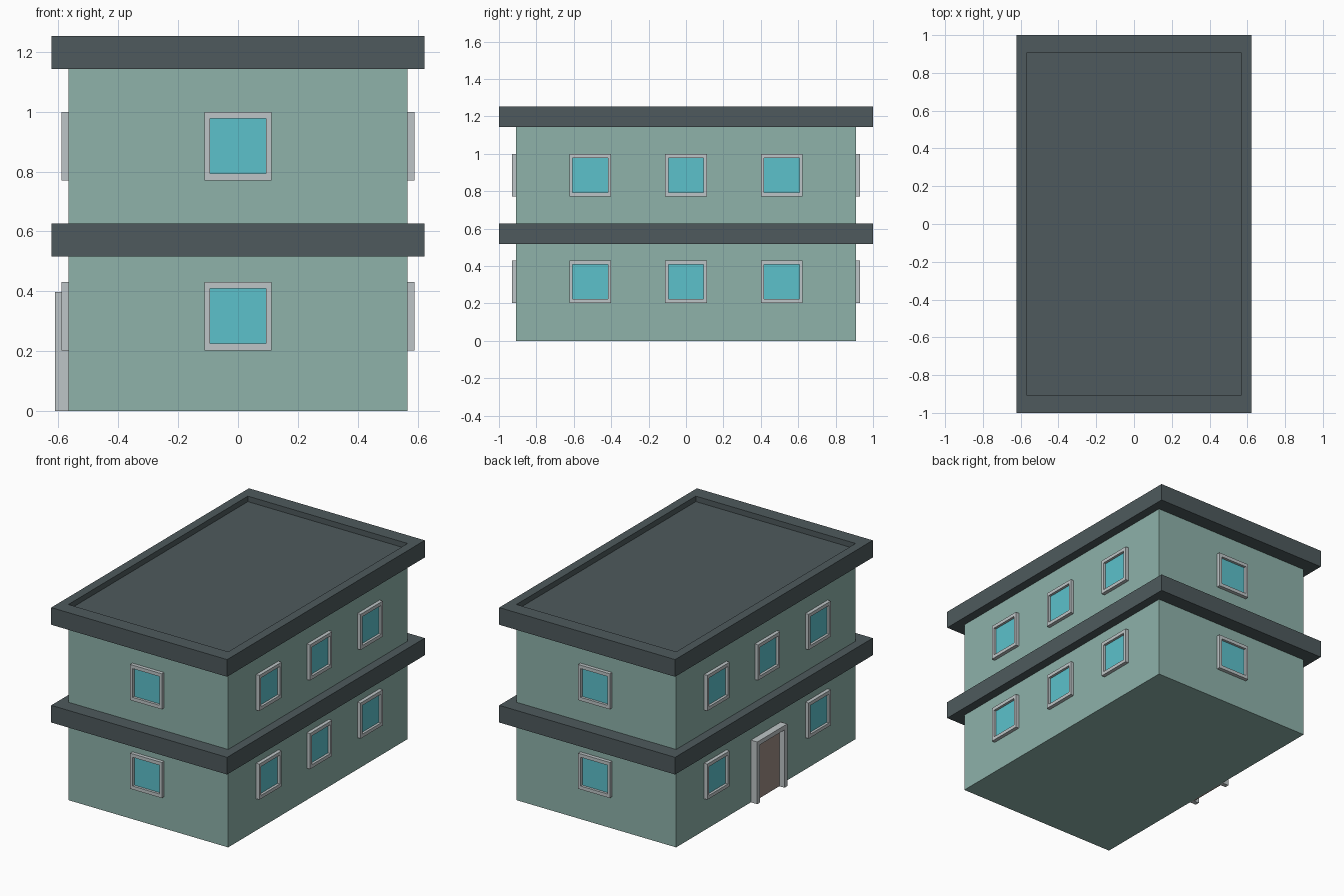
import bpy, bmesh, math
from mathutils import Vector, Matrix

if "Cube" in bpy.data.objects:
    bpy.data.objects.remove(bpy.data.objects["Cube"])


def material(name, rgb):
    def lin(c):
        c /= 255
        return c / 12.92 if c <= 0.04045 else ((c + 0.055) / 1.055) ** 2.4
    m = bpy.data.materials.new(name)
    m.diffuse_color = (*[lin(c) for c in rgb], 1)
    m.use_nodes = True
    m.node_tree.nodes["Principled BSDF"].inputs["Base Color"].default_value = m.diffuse_color
    return m


WALL = material("sage wall", (142, 178, 170))
SLAB = material("slate roof", (78, 90, 93))
TRIM = material("light grey trim", (190, 197, 199))
GLASS = material("blue glass", (92, 193, 203))
DOOR = material("brown door", (158, 141, 133))

WX, WY = 0.566, 0.908      # wall half sizes
SX, SY = 0.623, 1.0        # slab half sizes


def box_mesh(lo, hi):
    lo, hi = Vector(lo), Vector(hi)
    bm = bmesh.new()
    bmesh.ops.create_cube(bm, size=1, matrix=Matrix.Translation((lo + hi) / 2)
                          @ Matrix.Diagonal((*(hi - lo), 1)))
    return bm


def recess(bm, direction, scale, depth):
    """Inset the face pointing along direction and push it in; returns the floor face."""
    d = Vector(direction)
    bm.normal_update()
    face = max(bm.faces, key=lambda f: f.normal.dot(d))
    for sc, push in ((scale, 0), ((1, 1, 1), depth)):
        face = bmesh.ops.extrude_discrete_faces(bm, faces=[face])["faces"][0]
        c = face.calc_center_median()
        for v in face.verts:
            v.co = c + (v.co - c) * Vector(sc) - d * push
    return face


def finish(name, bm, *mats, matrix=None):
    bmesh.ops.recalc_face_normals(bm, faces=bm.faces)
    me = bpy.data.meshes.new(name)
    bm.to_mesh(me)
    bm.free()
    ob = bpy.data.objects.new(name, me)
    for m in mats:
        me.materials.append(m)
    if matrix:
        ob.matrix_world = matrix
    bpy.context.collection.objects.link(ob)
    return ob


def box(name, lo, hi, mat):
    return finish(name, box_mesh(lo, hi), mat)


# Storeys and the slab between them
box("lower_storey", (-WX, -WY, 0), (WX, WY, 0.517), WALL)
box("upper_storey", (-WX, -WY, 0.627), (WX, WY, 1.143), WALL)
box("floor_slab", (-SX, -SY, 0.517), (SX, SY, 0.627), SLAB)

# Roof slab with a sunken deck inside a parapet
bm = box_mesh((-SX, -SY, 1.143), (SX, SY, 1.253))
recess(bm, (0, 0, 1), (WX / SX, WY / SY, 1), 0.035)
finish("roof_slab", bm, SLAB)


# Windows: framed box with a recessed pane, modelled facing -y
def window(name, along, z, side):
    bm = box_mesh((-0.112, -0.023, -0.114), (0.112, 0, 0.114))
    pane = recess(bm, (0, -1, 0), (0.094 / 0.112, 1, 0.092 / 0.114), 0.016)
    pane.material_index = 1
    place = {"front": ((along, -WY, z), 0), "back": ((along, WY, z), 180),
             "right": ((WX, along, z), 90), "left": ((-WX, along, z), -90)}
    pos, angle = place[side]
    finish(name, bm, TRIM, GLASS, matrix=Matrix.Translation(pos)
           @ Matrix.Rotation(math.radians(angle), 4, "Z"))


for level, z in (("lower", 0.317), ("upper", 0.885)):
    for side in ("front", "back"):
        window(f"{level}_{side}_window", 0, z, side)
    for side in ("left", "right"):
        for i, y in enumerate((-0.512, 0, 0.512)):
            if (level, side, y) != ("lower", "left", 0):   # the door goes here
                window(f"{level}_{side}_window_{i + 1}", y, z, side)

# Door in the left wall
DX, DW, DT, DH = -0.611, 0.152, 0.028, 0.398
box("door_panel", (-WX - 0.009, -DW + DT, 0), (-WX, DW - DT, DH - DT), DOOR)
for name, s in (("door_post_front", -1), ("door_post_back", 1)):
    y0, y1 = sorted((s * DW, s * (DW - DT)))
    box(name, (DX, y0, 0), (-WX, y1, DH - DT), TRIM)
box("door_lintel", (DX, -DW, DH - DT), (-WX, DW, DH), TRIM)
